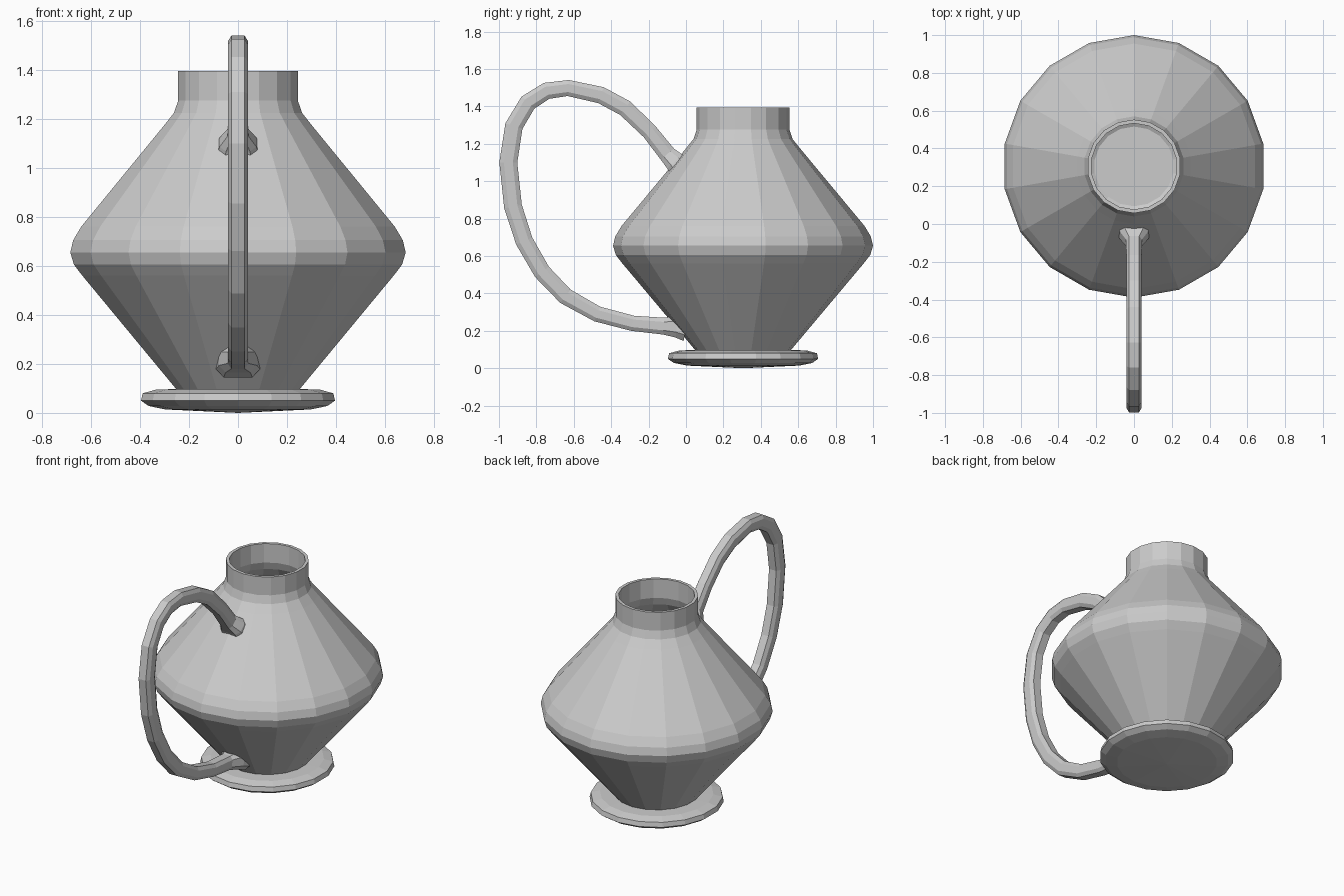
import bpy, bmesh, math
from mathutils import Vector

SIDES = 18
AXIS_Y = 0.305


def make_object(name, rings, closed_ends):
    """Bridge rings of points with quads; single-point rings become fans."""
    bm = bmesh.new()
    loops = [[bm.verts.new(p) for p in ring] for ring in rings]
    for a, b in zip(loops, loops[1:]):
        n = max(len(a), len(b))
        for i in range(n):
            j = (i + 1) % n
            if len(a) == 1:
                bm.faces.new((a[0], b[j], b[i]))
            elif len(b) == 1:
                bm.faces.new((a[i], a[j], b[0]))
            else:
                bm.faces.new((a[i], a[j], b[j], b[i]))
    if closed_ends:
        bm.faces.new(loops[0])
        bm.faces.new(loops[-1])
    bmesh.ops.recalc_face_normals(bm, faces=bm.faces)
    mesh = bpy.data.meshes.new(name)
    bm.to_mesh(mesh)
    bm.free()
    obj = bpy.data.objects.new(name, mesh)
    bpy.context.collection.objects.link(obj)
    return obj


def lathe(name, profile):
    """Revolve (radius, z) points around the jug axis."""
    rings = []
    for r, z in profile:
        if r == 0:
            rings.append([(0, AXIS_Y, z)])
            continue
        angles = [math.pi / 2 + math.tau * i / SIDES for i in range(SIDES)]
        rings.append([(r * math.cos(a), AXIS_Y + r * math.sin(a), z) for a in angles])
    return make_object(name, rings, False)


# Hollow body: outer wall up to the lip, then the inner wall down to the floor
lathe("jug_body", [
    (0, 0.03), (0.19, 0.05), (0.25, 0.09), (0.645, 0.56), (0.68, 0.605), (0.695, 0.655),
    (0.683, 0.705), (0.65, 0.76), (0.305, 1.175), (0.265, 1.225),
    (0.248, 1.275), (0.248, 1.395),
    (0.228, 1.395), (0.228, 1.27), (0.245, 1.22), (0.285, 1.165),
    (0.625, 0.755), (0.66, 0.705), (0.672, 0.655), (0.66, 0.61),
    (0.625, 0.565), (0.235, 0.11), (0.165, 0.075), (0.07, 0.055), (0, 0.045)])

# Foot disc with a shallow domed underside
lathe("foot", [
    (0, 0.0), (0.3, 0.014), (0.37, 0.028), (0.402, 0.05), (0.395, 0.08),
    (0.34, 0.095), (0.24, 0.098), (0, 0.098)])

# Handle path: y, z, half width in x, half thickness in the loop plane
path = [
    (-0.02, 1.06, 0.09, 0.07), (-0.06, 1.105, 0.075, 0.055),
    (-0.10, 1.145, 0.042, 0.046),
    (-0.195, 1.265, 0.04, 0.043), (-0.325, 1.39, 0.04, 0.045),
    (-0.455, 1.46, 0.04, 0.045), (-0.63, 1.498, 0.04, 0.043),
    (-0.745, 1.483, 0.04, 0.045), (-0.845, 1.42, 0.04, 0.047),
    (-0.92, 1.295, 0.04, 0.048), (-0.95, 1.10, 0.04, 0.048),
    (-0.925, 0.865, 0.04, 0.048), (-0.865, 0.68, 0.04, 0.047),
    (-0.77, 0.515, 0.04, 0.046), (-0.645, 0.385, 0.04, 0.045),
    (-0.475, 0.29, 0.04, 0.042), (-0.285, 0.24, 0.04, 0.041),
    (-0.12, 0.225, 0.042, 0.045), (-0.05, 0.222, 0.078, 0.058),
    (0.0, 0.212, 0.09, 0.068)]

# Eight-sided handle section, flared where it meets the body
section = [(0.65, 1), (1, 0.5), (1, -0.5), (0.65, -1),
           (-0.65, -1), (-1, -0.5), (-1, 0.5), (-0.65, 1)]
rings = []
for i, (y, z, wide, thick) in enumerate(path):
    before, after = path[max(i - 1, 0)], path[min(i + 1, len(path) - 1)]
    t = Vector((0, after[0] - before[0], after[1] - before[1])).normalized()
    normal = Vector((0, -t.z, t.y))
    rings.append([Vector((u * wide, y, z)) + normal * (v * thick) for u, v in section])
make_object("handle", rings, True)
